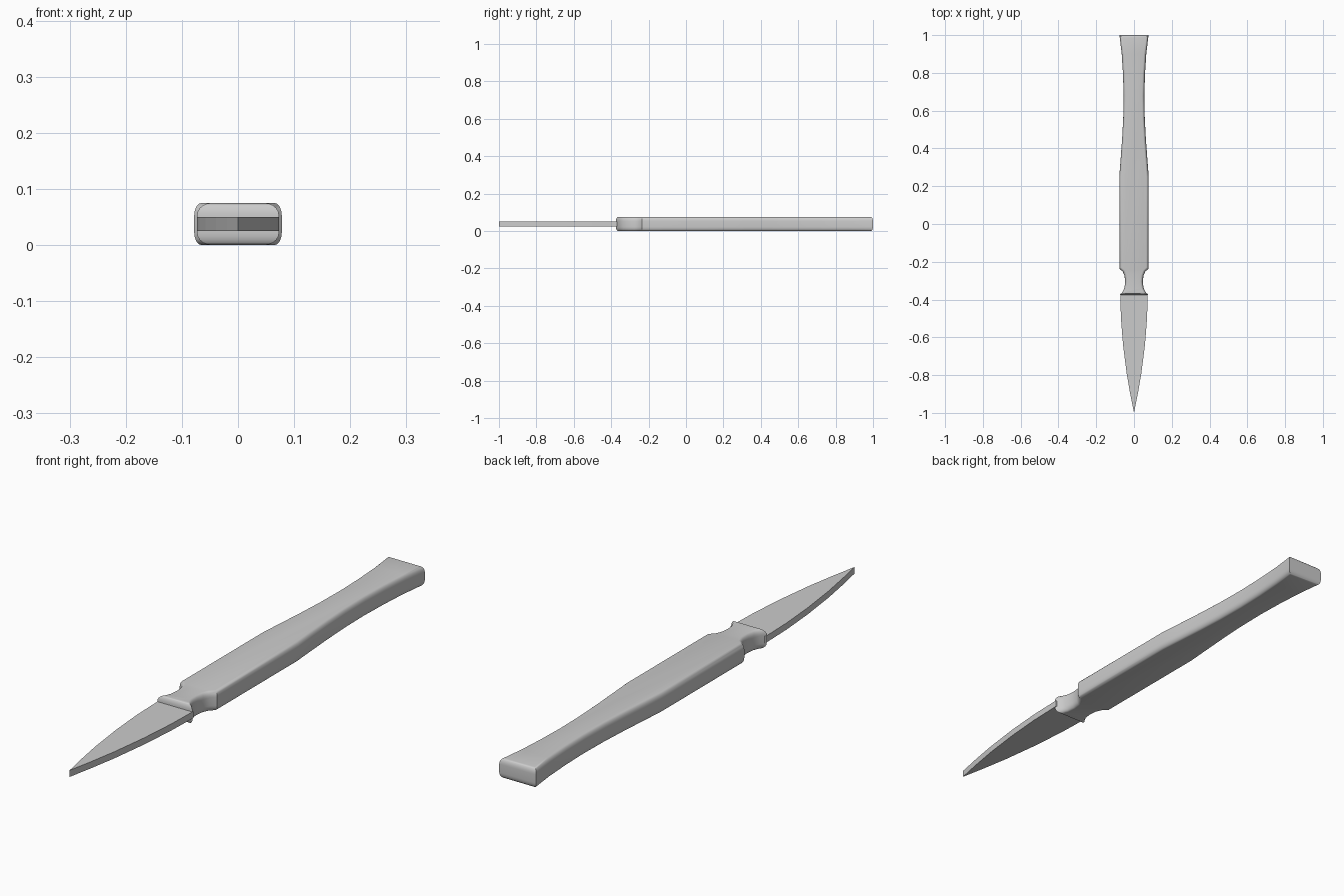
import bpy, bmesh, math
from mathutils import Vector

if "Cube" in bpy.data.objects:
    bpy.data.objects.remove(bpy.data.objects["Cube"])


def inset(points, d):
    """Move a counter-clockwise outline inward by d with mitred corners."""
    out = []
    for i, p in enumerate(points):
        a = (p - points[i - 1]).normalized()
        b = (points[(i + 1) % len(points)] - p).normalized()
        na, nb = Vector((-a.y, a.x)), Vector((-b.y, b.x))
        out.append(p + (na + nb) * d / max(0.3, 1 + na.dot(nb)))
    return out


def slab(name, outline, profile, smooth=0):
    """Stack copies of an outline following (inset, z) steps, capped flat."""
    bm = bmesh.new()
    rings = [[bm.verts.new((p.x, p.y, z)) for p in inset(outline, d)]
             for d, z in profile]
    n = len(outline)
    for lo, hi in zip(rings, rings[1:]):
        for i in range(n):
            j = (i + 1) % n
            bm.faces.new((lo[i], lo[j], hi[j], hi[i]))
    bm.faces.new(rings[-1])
    bm.faces.new(rings[0][::-1])
    mesh = bpy.data.meshes.new(name)
    bm.to_mesh(mesh)
    bm.free()
    ob = bpy.data.objects.new(name, mesh)
    bpy.context.collection.objects.link(ob)
    if smooth:
        bpy.ops.object.select_all(action='DESELECT')
        ob.select_set(True)
        bpy.context.view_layer.objects.active = ob
        bpy.ops.object.shade_smooth_by_angle(angle=math.radians(smooth))
    return ob


def mirrored(half):
    """Right-hand (half width, y) points, front to back, closed on the left."""
    right = [Vector(p) for p in half]
    left = [Vector((-p.x, p.y)) for p in reversed(right) if p.x > 0]
    return right + left


# Handle: finger notch, straight grip, waisted and flared tail
handle_half = [(0.073, -0.375), (0.058, -0.355), (0.050, -0.335),
               (0.047, -0.305), (0.050, -0.275), (0.059, -0.253),
               (0.078, -0.235), (0.078, 0.25), (0.071, 0.34),
               (0.063, 0.45), (0.057, 0.56), (0.055, 0.68),
               (0.058, 0.79), (0.065, 0.90), (0.077, 1.0)]
R, RZ, TOP = 0.013, 0.022, 0.075
arc = [(R * (1 - math.sin(t)), RZ * (1 - math.cos(t)))
       for t in (math.pi / 2 * k / 5 for k in range(6))]
slab("handle", mirrored(handle_half),
     arc + [(d, TOP - z) for d, z in reversed(arc)], smooth=35)

# Blade: flat pointed leaf, set slightly into the handle
blade_half = [(0.0, -1.0), (0.020, -0.90), (0.039, -0.79), (0.058, -0.64),
              (0.069, -0.50), (0.073, -0.37), (0.045, -0.36)]
slab("blade", mirrored(blade_half), [(0, 0.025), (0, 0.050)])
